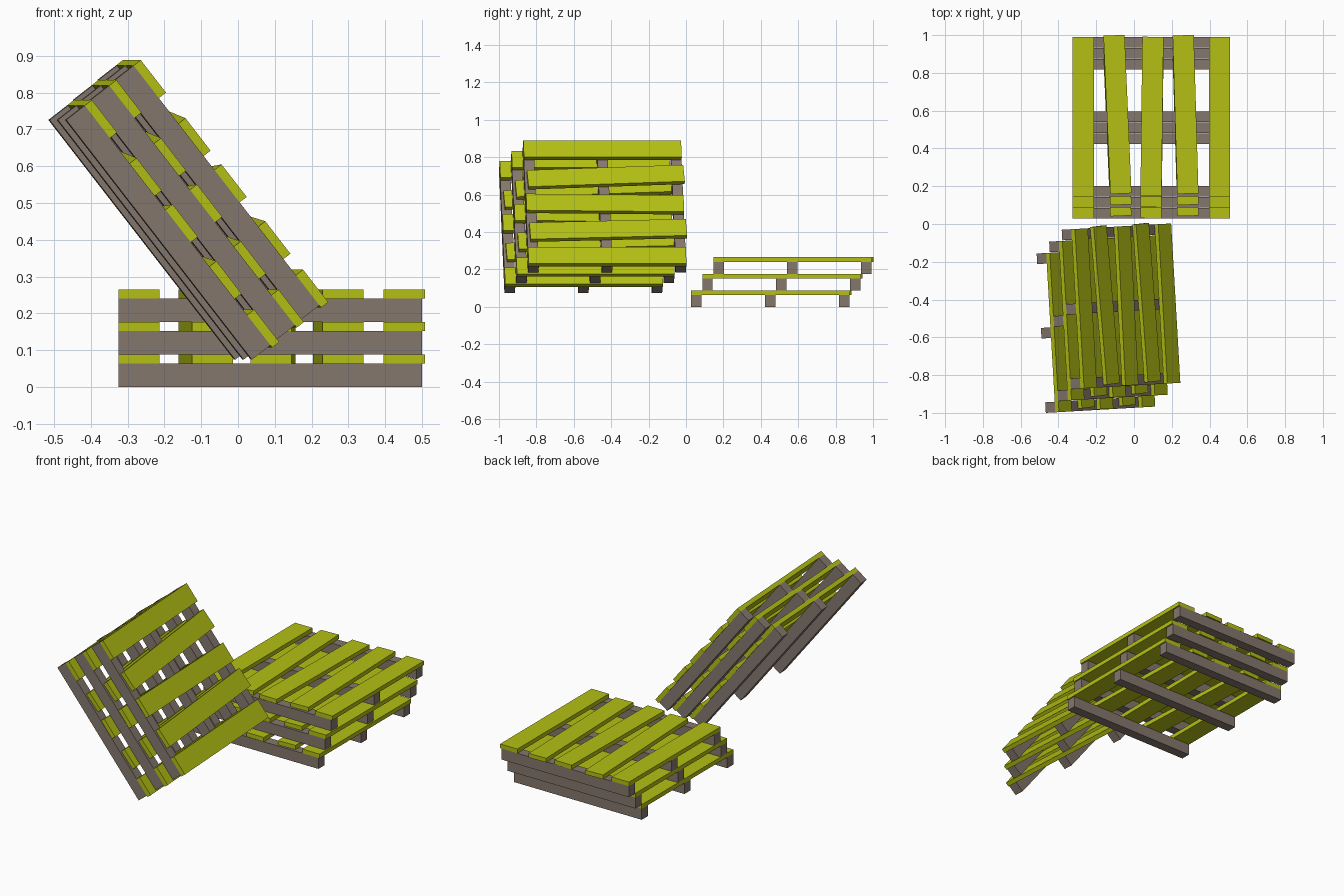
import bpy, bmesh, math
from mathutils import Matrix, Vector

if "Cube" in bpy.data.objects:
    bpy.data.objects.remove(bpy.data.objects["Cube"])


def material(name, color):
    m = bpy.data.materials.new(name)
    m.diffuse_color = (*color, 1)
    m.use_nodes = True
    m.node_tree.nodes["Principled BSDF"].inputs["Base Color"].default_value = m.diffuse_color
    return m


slat_mat = material("yellow_green_slats", (0.46, 0.53, 0.007))
beam_mat = material("grey_brown_beams", (0.235, 0.185, 0.155))

# Pallet measurements, from its front left bottom corner
LENGTH, DEPTH = 0.825, 0.845
BEAM_W, BEAM_H = 0.056, 0.064
SLAT_W, SLAT_H = 0.112, 0.0245
PITCH, SHIFT = BEAM_H + SLAT_H, 0.059

# Slats: centre x, centre y, length, twist in degrees
SLATS = [(0.056, 0.4225, 0.845, 0), (0.2375, 0.434, 0.839, 2.5),
         (0.42, 0.4235, 0.843, -0.7), (0.598, 0.434, 0.839, 1.7),
         (0.777, 0.4225, 0.845, 0)]


def box(name, size, centre, twist, frame, mat):
    bm = bmesh.new()
    bmesh.ops.create_cube(bm, size=1, matrix=Matrix.Diagonal((*size, 1)))
    mesh = bpy.data.meshes.new(name)
    bm.to_mesh(mesh)
    bm.free()
    mesh.materials.append(mat)
    ob = bpy.data.objects.new(name, mesh)
    ob.matrix_world = (frame @ Matrix.Translation(centre)
                       @ Matrix.Rotation(math.radians(twist), 4, 'Z'))
    bpy.context.collection.objects.link(ob)


def pallet(name, frame):
    # three beams across, flush with the slat ends
    for i in range(3):
        y = BEAM_W / 2 + i * (DEPTH - BEAM_W) / 2
        box(f"{name}_beam_{i + 1}", (LENGTH, BEAM_W, BEAM_H),
            (LENGTH / 2, y, BEAM_H / 2), 0, frame, beam_mat)
    # five uneven slats on top
    for i, (x, y, length, twist) in enumerate(SLATS):
        box(f"{name}_slat_{i + 1}", (SLAT_W, length, SLAT_H),
            (x, y, BEAM_H + SLAT_H / 2), twist, frame, slat_mat)


def stack(name, frame):
    # three pallets, each slid backwards a little
    for k in range(3):
        step = Matrix.Translation(Vector((0, SHIFT, PITCH)) * k)
        pallet(f"{name}_pallet_{k + 1}", frame @ step)


# Stack lying flat, and the same stack leaning at a steep angle
stack("flat", Matrix.Translation((-0.325, 0.028, 0)))
stack("leaning", Matrix.Translation((-0.467, -1.0, 0.726))
      @ Matrix.Rotation(math.radians(3.3), 4, 'Z')
      @ Matrix.Rotation(math.radians(52.2), 4, 'Y'))
